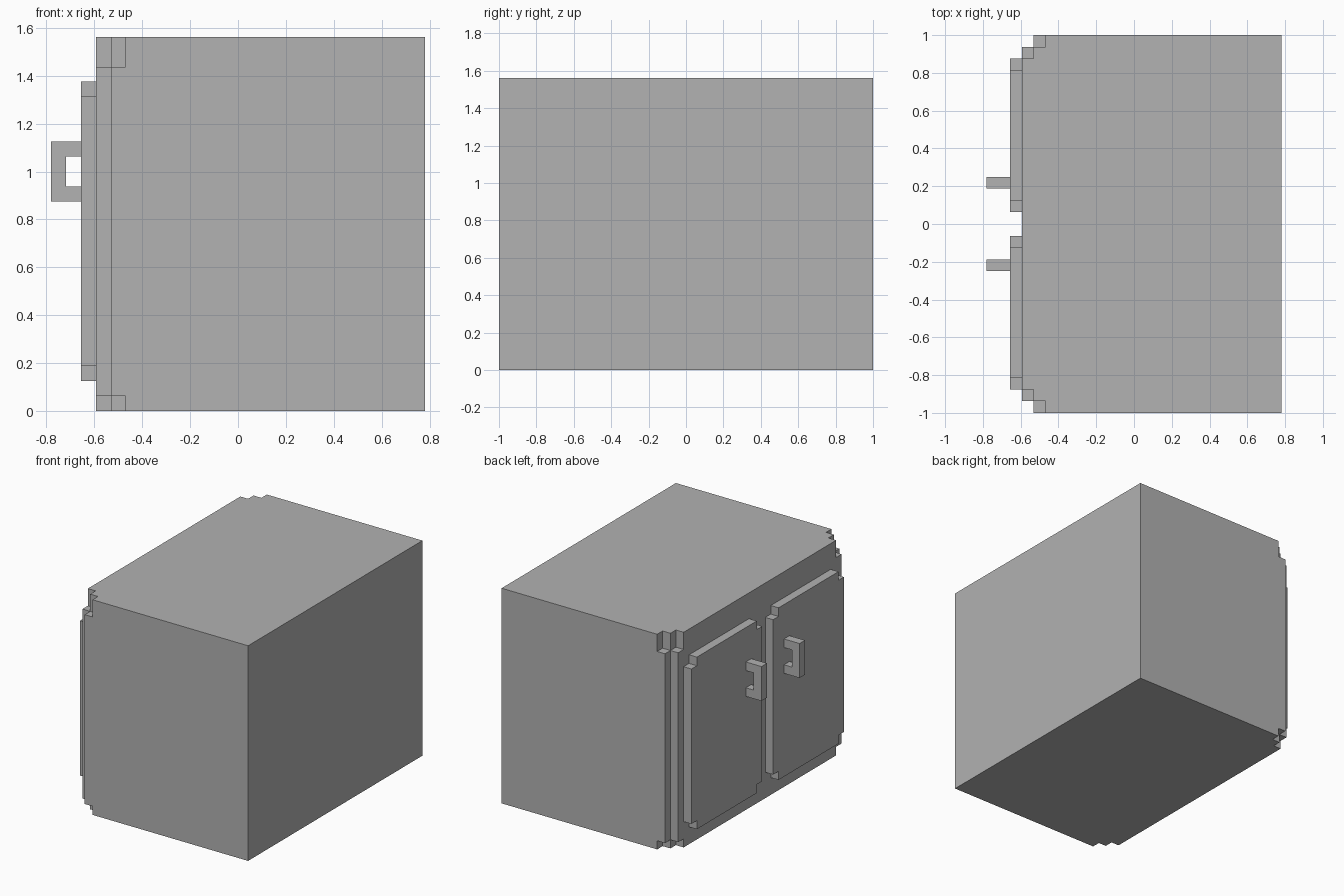
import bpy
import bmesh
from mathutils import Vector

U = 1 / 16                      # one block
X0 = -12.5                      # handle tip, in blocks from the centre
FRONT = X0 + 3                  # cabinet face that carries the doors
BACK = 12.5
HALF, HEIGHT = 16, 25

if "Cube" in bpy.data.objects:
    bpy.data.objects.remove(bpy.data.objects["Cube"], do_unlink=True)

grey = bpy.data.materials.new("plain grey")
grey.use_nodes = True
colour = (0.445, 0.445, 0.445, 1)
grey.diffuse_color = colour
grey.node_tree.nodes["Principled BSDF"].inputs["Base Color"].default_value = colour


def prism(name, outline, axis, low, high):
    """Extrude a flat outline (in blocks) along an axis from low to high."""
    def place(a, b):
        co = [a, b]
        co.insert(axis, low)
        return Vector(co) * U

    bm = bmesh.new()
    face = bm.faces.new([bm.verts.new(place(a, b)) for a, b in outline])
    grown = bmesh.ops.extrude_face_region(bm, geom=[face])["geom"]
    shift = Vector((0, 0, 0))
    shift[axis] = (high - low) * U
    bmesh.ops.translate(bm, vec=shift,
                        verts=[g for g in grown if isinstance(g, bmesh.types.BMVert)])
    bmesh.ops.recalc_face_normals(bm, faces=bm.faces)
    mesh = bpy.data.meshes.new(name)
    bm.to_mesh(mesh)
    bm.free()
    mesh.materials.append(grey)
    obj = bpy.data.objects.new(name, mesh)
    bpy.context.collection.objects.link(obj)
    return obj


# Cabinet body with one step down each front edge
a, b, c = FRONT, FRONT + 1, FRONT + 2
body = prism("cabinet_body",
             [(a, 1 - HALF), (b, 1 - HALF), (b, -HALF), (BACK, -HALF),
              (BACK, HALF), (b, HALF), (b, HALF - 1), (a, HALF - 1)],
             2, 0, HEIGHT)

# Deeper stepped notches at the four front corners
cutters = []
for side in (-1, 1):
    notch = [(a - 2, HALF - 2), (b, HALF - 2), (b, HALF - 1),
             (c, HALF - 1), (c, HALF + 2), (a - 2, HALF + 2)]
    notch = [(x, side * y) for x, y in notch]
    for low, high in ((-2, 1), (HEIGHT - 2, HEIGHT + 2)):
        cutter = prism("corner_cutter", notch, 2, low, high)
        cutter.hide_render = True
        cutters.append(cutter)
        cut = body.modifiers.new("corner notch", "BOOLEAN")
        cut.operation = "DIFFERENCE"
        cut.solver = "EXACT"
        cut.object = cutter

# Bake the notches into the body and drop the cutters
bpy.context.view_layer.update()
baked = bpy.data.meshes.new_from_object(
    body.evaluated_get(bpy.context.evaluated_depsgraph_get()))
body.modifiers.clear()
body.data = baked
for cutter in cutters:
    bpy.data.objects.remove(cutter, do_unlink=True)

# Doors with clipped corners, each with a bracket handle
y0, y1, z0, z1 = 1, HALF - 2, 2, HEIGHT - 3
door = [(y0 + 1, z0), (y1 - 1, z0), (y1 - 1, z0 + 1), (y1, z0 + 1),
        (y1, z1 - 1), (y1 - 1, z1 - 1), (y1 - 1, z1), (y0 + 1, z1),
        (y0 + 1, z1 - 1), (y0, z1 - 1), (y0, z0 + 1), (y0 + 1, z0 + 1)]
tip, root, bottom, top = X0, X0 + 2, 14, 18
handle = [(root, bottom), (root, bottom + 1), (tip + 1, bottom + 1),
          (tip + 1, top - 1), (root, top - 1), (root, top),
          (tip, top), (tip, bottom)]
for side, label in ((1, "left"), (-1, "right")):
    prism(label + "_door", [(side * y, z) for y, z in door], 0, FRONT - 1, FRONT)
    prism(label + "_handle", handle, 1, side * 3, side * 4)
